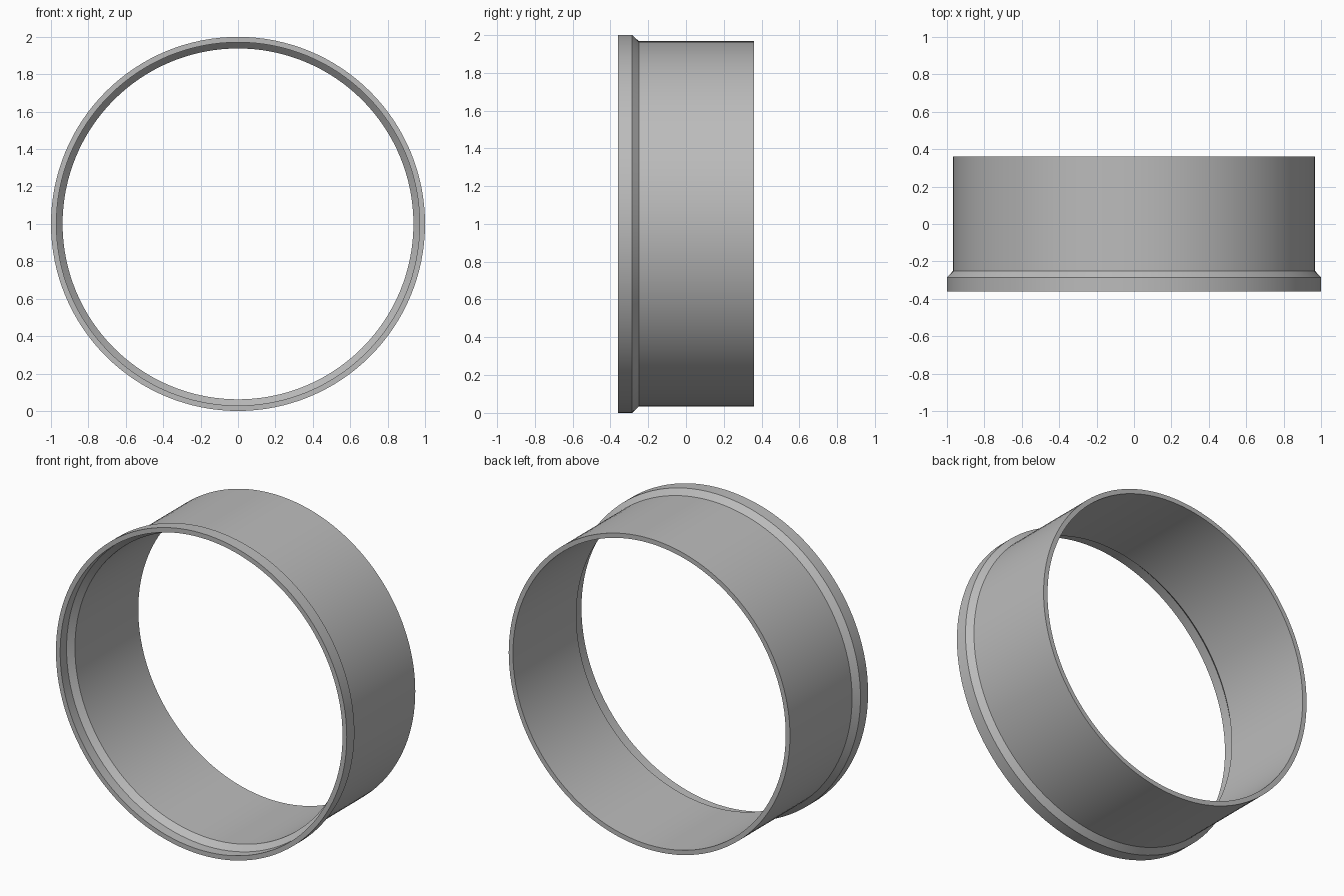
import bpy
import bmesh
import math
from mathutils import Matrix, Vector

cube = bpy.data.objects.get("Cube")
if cube:
    bpy.data.objects.remove(cube, do_unlink=True)

# Plain grey finish
grey = bpy.data.materials.new("plain_grey")
grey.use_nodes = True
colour = (0.5, 0.5, 0.5, 1)
grey.diffuse_color = colour
grey.node_tree.nodes["Principled BSDF"].inputs["Base Color"].default_value = colour

# Wall section as (radius, y): outer lip, taper and sleeve, then back along the inside
SECTION = [
    (1.0, -0.36), (1.0, -0.285), (0.967, -0.25), (0.967, 0.36),
    (0.938, 0.36), (0.938, -0.262), (0.971, -0.297), (0.971, -0.36),
]
SEGMENTS = 128
CENTRE_Z = 1.0

# Revolve the closed section around the y axis
bm = bmesh.new()
rings = []
for i in range(SEGMENTS):
    turn = Matrix.Rotation(math.tau * i / SEGMENTS, 4, 'Y')
    rings.append([bm.verts.new(turn @ Vector((r, y, 0)) + Vector((0, 0, CENTRE_Z)))
                  for r, y in SECTION])
for i, ring in enumerate(rings):
    following = rings[(i + 1) % SEGMENTS]
    for j in range(len(SECTION)):
        k = (j + 1) % len(SECTION)
        bm.faces.new((ring[j], ring[k], following[k], following[j]))
bmesh.ops.recalc_face_normals(bm, faces=bm.faces)

mesh = bpy.data.meshes.new("flanged_sleeve")
bm.to_mesh(mesh)
bm.free()
mesh.materials.append(grey)
sleeve = bpy.data.objects.new("flanged_sleeve", mesh)
bpy.context.collection.objects.link(sleeve)

# Smooth round walls with crisp lip edges
bpy.ops.object.select_all(action='DESELECT')
sleeve.select_set(True)
bpy.context.view_layer.objects.active = sleeve
bpy.ops.object.shade_smooth_by_angle(angle=math.radians(30))
